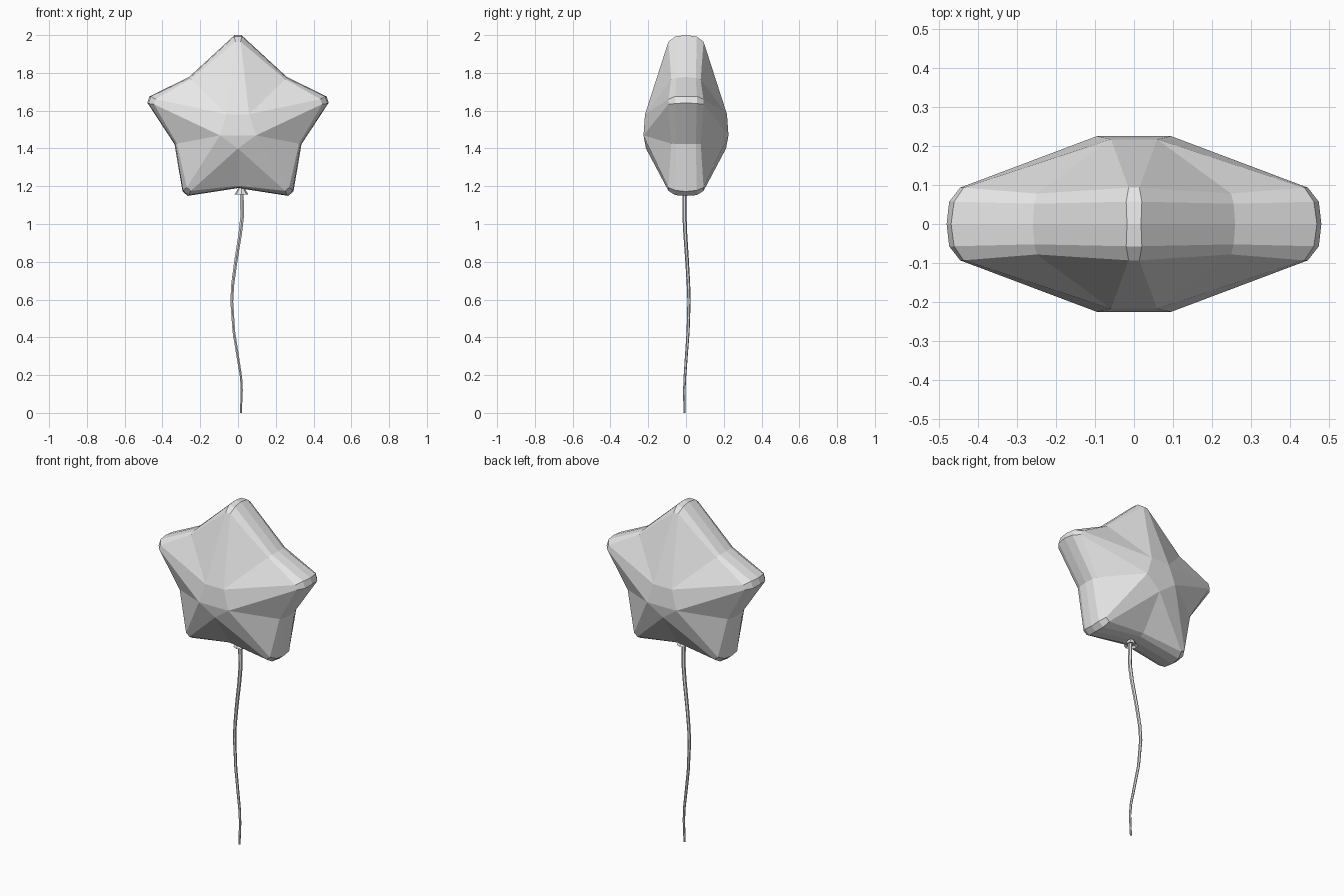
import bpy, bmesh
from math import sin, cos, radians
from mathutils import Vector

cube = bpy.data.objects.get("Cube")
if cube:
    bpy.data.objects.remove(cube)

grey = bpy.data.materials.new("light_grey")
grey.use_nodes = True
grey.diffuse_color = (0.8, 0.8, 0.8, 1)
grey.node_tree.nodes["Principled BSDF"].inputs["Base Color"].default_value = (0.8, 0.8, 0.8, 1)


def add_mesh(name, bm):
    bmesh.ops.recalc_face_normals(bm, faces=bm.faces)
    mesh = bpy.data.meshes.new(name)
    bm.to_mesh(mesh)
    bm.free()
    mesh.materials.append(grey)
    obj = bpy.data.objects.new(name, mesh)
    bpy.context.collection.objects.link(obj)
    return obj


# Star balloon: (radius, angle clockwise from the top) of its points and valleys
CENTRE_Z = 1.5
TIPS = [(0.5, 0), (0.5, 71.5), (0.44, 140.5), (0.44, 219.5), (0.5, 288.5)]
VALLEYS = [(0.38, 43), (0.345, 103), (0.31, 180), (0.345, 257), (0.38, 317)]


def polar(r, angle, y, side=0):
    a = radians(angle)
    return Vector((r * sin(a) + side * cos(a), y, CENTRE_Z + r * cos(a) - side * sin(a)))


def star_ring(bm, y_tip, y_valley, tip_scale, valley_scale, half_width):
    ring = []
    for (rt, at), (rv, av) in zip(TIPS, VALLEYS):
        for side in (-half_width, half_width):
            ring.append(bm.verts.new(polar(rt * tip_scale, at, y_tip, side)))
        ring.append(bm.verts.new(polar(rv * valley_scale, av, y_valley)))
    return ring


bm = bmesh.new()
front = star_ring(bm, -0.093, -0.078, 0.93, 0.96, 0.014)
mid_front = star_ring(bm, -0.057, -0.052, 0.985, 0.985, 0.02)
middle = star_ring(bm, 0, 0, 1, 1, 0.018)
mid_back = star_ring(bm, 0.057, 0.052, 0.985, 0.985, 0.02)
back = star_ring(bm, 0.093, 0.078, 0.93, 0.96, 0.014)

# rim bands
rings = [front, mid_front, middle, mid_back, back]
for a, b in zip(rings, rings[1:]):
    for i in range(15):
        j = (i + 1) % 15
        bm.faces.new((a[i], a[j], b[j], b[i]))

# faceted front and back domes around a shallow central pentagon
DOME = [0.217, 0.225, 0.212, 0.225, 0.217]
for ring, sign in ((front, -1), (back, 1)):
    pent = [bm.verts.new(polar(0.1, 36 + 72 * i, sign * depth)) for i, depth in enumerate(DOME)]
    bm.faces.new((pent[0], pent[1], pent[3], pent[4]))
    bm.faces.new(pent[1:4])
    for i in range(5):
        tip_a, tip_b, valley = ring[3 * i:3 * i + 3]
        bm.faces.new((tip_a, tip_b, pent[i], pent[i - 1]))
        bm.faces.new((tip_b, valley, pent[i]))
        bm.faces.new((valley, ring[(3 * i + 3) % 15], pent[i]))
add_mesh("star_balloon", bm)

# Flared knot under the balloon
bm = bmesh.new()
bmesh.ops.create_cone(bm, cap_ends=True, segments=8, radius1=0.037, radius2=0.012, depth=0.04)
bmesh.ops.translate(bm, verts=bm.verts, vec=(0.018, -0.005, 1.176))
bottom = min(bm.faces, key=lambda f: f.calc_center_median().z)
bmesh.ops.inset_region(bm, faces=[bottom], thickness=0.01, depth=-0.012)
add_mesh("balloon_knot", bm)

# Wavy tapering string
PATH = [(0.02, -0.008, 1.17), (0.022, -0.008, 1.04), (0.012, -0.004, 0.95), (-0.012, 0.006, 0.8),
        (-0.028, 0.013, 0.68), (-0.033, 0.016, 0.59), (-0.022, 0.011, 0.43), (0, 0.001, 0.29),
        (0.016, -0.006, 0.19), (0.02, -0.009, 0.12), (0.015, -0.008, 0)]
curve = bpy.data.curves.new("string", "CURVE")
curve.dimensions = "3D"
curve.bevel_depth = 0.0115
curve.bevel_resolution = 1
curve.use_fill_caps = True
spline = curve.splines.new("POLY")
spline.points.add(len(PATH) - 1)
for i, (point, co) in enumerate(zip(spline.points, PATH)):
    point.co = (*co, 1)
    point.radius = 1 - 0.05 * i
curve.materials.append(grey)
string = bpy.data.objects.new("string", curve)
bpy.context.collection.objects.link(string)
bpy.ops.object.select_all(action="DESELECT")
string.select_set(True)
bpy.context.view_layer.objects.active = string
bpy.ops.object.convert(target="MESH")
bpy.ops.object.shade_smooth_by_angle()
